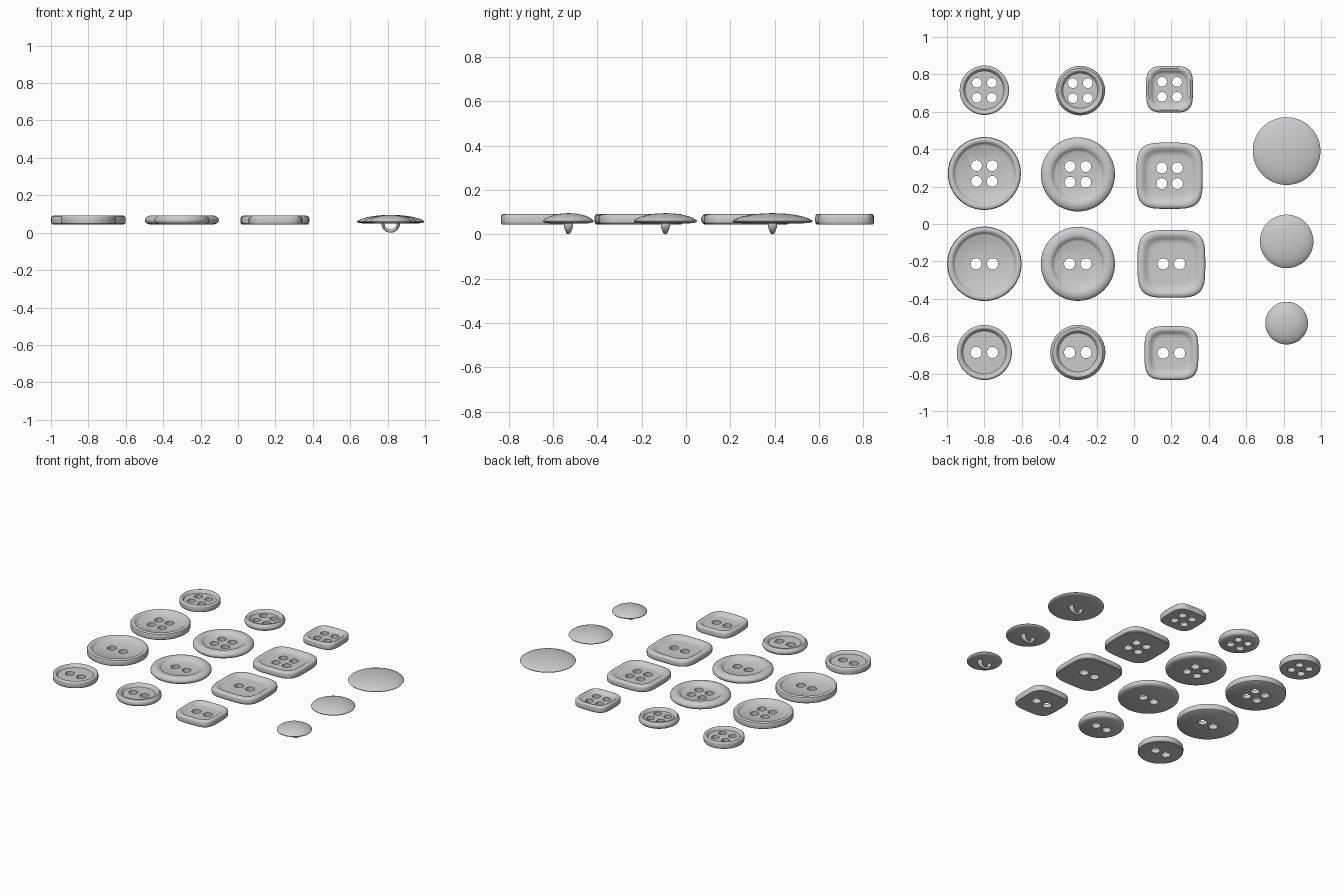
import bpy, bmesh, math

if "Cube" in bpy.data.objects:
    bpy.data.objects.remove(bpy.data.objects["Cube"])

SEG = 72


def make_object(name, bm, angle=35):
    bmesh.ops.recalc_face_normals(bm, faces=bm.faces)
    me = bpy.data.meshes.new(name)
    bm.to_mesh(me)
    bm.free()
    ob = bpy.data.objects.new(name, me)
    bpy.context.collection.objects.link(ob)
    return ob


def smooth(ob, angle=35):
    bpy.ops.object.select_all(action='DESELECT')
    ob.select_set(True)
    bpy.context.view_layer.objects.active = ob
    bpy.ops.object.shade_smooth_by_angle(angle=math.radians(angle))


def outline(a, n):
    # unit superellipse radius: n = 2 is a circle, larger is squarer
    return (abs(math.cos(a)) ** n + abs(math.sin(a)) ** n) ** (-1 / n)


def turned(name, x, y, r, profile, n=2):
    # closed body from a (radius fraction, z) profile, bottom to top
    bm = bmesh.new()
    rings = []
    for f, z in profile:
        ring = []
        for i in range(SEG):
            a = 2 * math.pi * i / SEG
            k = r * f * outline(a, n)
            ring.append(bm.verts.new((x + k * math.cos(a), y + k * math.sin(a), z)))
        rings.append(ring)
    for lo, hi in zip(rings, rings[1:]):
        for i in range(SEG):
            j = (i + 1) % SEG
            bm.faces.new((lo[i], lo[j], hi[j], hi[i]))
    bm.faces.new(rings[0][::-1])
    bm.faces.new(rings[-1])
    return make_object(name, bm)


def drill(ob, centres, radius):
    # cut the thread holes straight through
    bm = bmesh.new()
    for cx, cy in centres:
        ret = bmesh.ops.create_cone(bm, cap_ends=True, segments=32, radius1=radius,
                                    radius2=radius, depth=0.2)
        bmesh.ops.translate(bm, verts=ret['verts'], vec=(cx, cy, 0.07))
    cutter = make_object("hole_cutter", bm)
    cutter.hide_render = True
    mod = ob.modifiers.new("holes", 'BOOLEAN')
    mod.operation = 'DIFFERENCE'
    mod.solver = 'EXACT'
    mod.object = cutter
    bpy.context.view_layer.objects.active = ob
    bpy.ops.object.modifier_apply(modifier=mod.name)
    bpy.data.objects.remove(cutter, do_unlink=True)


# profiles
RIMMED = [(0.96, 0.045), (0.99, 0.049), (1.0, 0.056), (1.0, 0.08), (0.985, 0.087),
          (0.95, 0.091), (0.91, 0.092), (0.87, 0.09), (0.84, 0.085), (0.81, 0.077),
          (0.78, 0.073)]
WIDE = [(0.88, 0.045), (0.95, 0.050), (0.99, 0.058), (1.0, 0.067), (0.985, 0.077),
        (0.94, 0.085), (0.87, 0.091), (0.79, 0.092), (0.73, 0.090), (0.69, 0.085),
        (0.66, 0.078), (0.61, 0.073)]
SOFT = [(0.97, 0.045), (0.995, 0.050), (1.0, 0.058), (1.0, 0.076), (0.985, 0.084),
        (0.95, 0.089), (0.89, 0.092), (0.83, 0.090), (0.77, 0.084), (0.72, 0.077),
        (0.66, 0.073), (0.58, 0.072)]
DOME = [(0.3, 0.048), (0.7, 0.049), (0.9, 0.051), (0.98, 0.055), (1.0, 0.060),
        (0.96, 0.066), (0.86, 0.074), (0.72, 0.082), (0.55, 0.088), (0.38, 0.092),
        (0.2, 0.0945), (0.06, 0.095)]

# sewn-through buttons: x, y, radius, hole count
styles = [
    ("rimmed_button", RIMMED, 2, [(-0.80, 0.715, 0.132, 4), (-0.80, 0.27, 0.195, 4),
                                  (-0.80, -0.213, 0.199, 2), (-0.80, -0.687, 0.147, 2)]),
    ("wide_rim_button", WIDE, 2, [(-0.287, 0.713, 0.132, 4), (-0.30, 0.265, 0.198, 4),
                                  (-0.30, -0.213, 0.198, 2), (-0.30, -0.687, 0.147, 2)]),
    ("square_button", SOFT, 3.9, [(0.19, 0.72, 0.125, 4), (0.19, 0.258, 0.177, 4),
                                  (0.20, -0.213, 0.181, 2), (0.20, -0.69, 0.144, 2)]),
]
for name, profile, n, items in styles:
    for k, (x, y, r, holes) in enumerate(items):
        # the small wide-rim buttons have a relatively larger recess
        prof = profile
        if profile is WIDE and r < 0.15:
            prof = [(f if i < 6 else 1 - (1 - f) * 0.75, z) for i, (f, z) in enumerate(WIDE)]
        ob = turned(f"{name}_{k + 1}", x, y, r, prof, n)
        if holes == 4:
            d = 0.04 if r < 0.15 else 0.042
            spots = [(x + sx * d, y + sy * d) for sx in (-1, 1) for sy in (-1, 1)]
            drill(ob, spots, 0.026 if r < 0.15 else 0.029)
        else:
            drill(ob, [(x - 0.044, y), (x + 0.044, y)], 0.03)
        smooth(ob)


def shank(name, x, y):
    # half loop under a dome, flaring where it meets the cap
    bm = bmesh.new()
    rings, steps, sides = [], 24, 12
    for i in range(steps + 1):
        a = math.pi + math.pi * i / steps
        w = 0.009 + 0.012 * abs(math.cos(a)) ** 1.5
        ring = []
        for j in range(sides):
            b = 2 * math.pi * j / sides
            rad = 0.041 + 0.009 * math.cos(b)
            ring.append(bm.verts.new((x + rad * math.cos(a), y + w * math.sin(b),
                                      0.05 + rad * math.sin(a))))
        rings.append(ring)
    for p, q in zip(rings, rings[1:]):
        for j in range(sides):
            m = (j + 1) % sides
            bm.faces.new((p[j], p[m], q[m], q[j]))
    bm.faces.new(rings[0])
    bm.faces.new(rings[-1])
    smooth(make_object(name, bm), 50)


# domed shank buttons
for k, (y, r) in enumerate([(0.39, 0.181), (-0.093, 0.143), (-0.53, 0.114)]):
    smooth(turned(f"dome_button_{k + 1}", 0.816, y, r, DOME), 50)
    shank(f"dome_shank_{k + 1}", 0.816, y)
